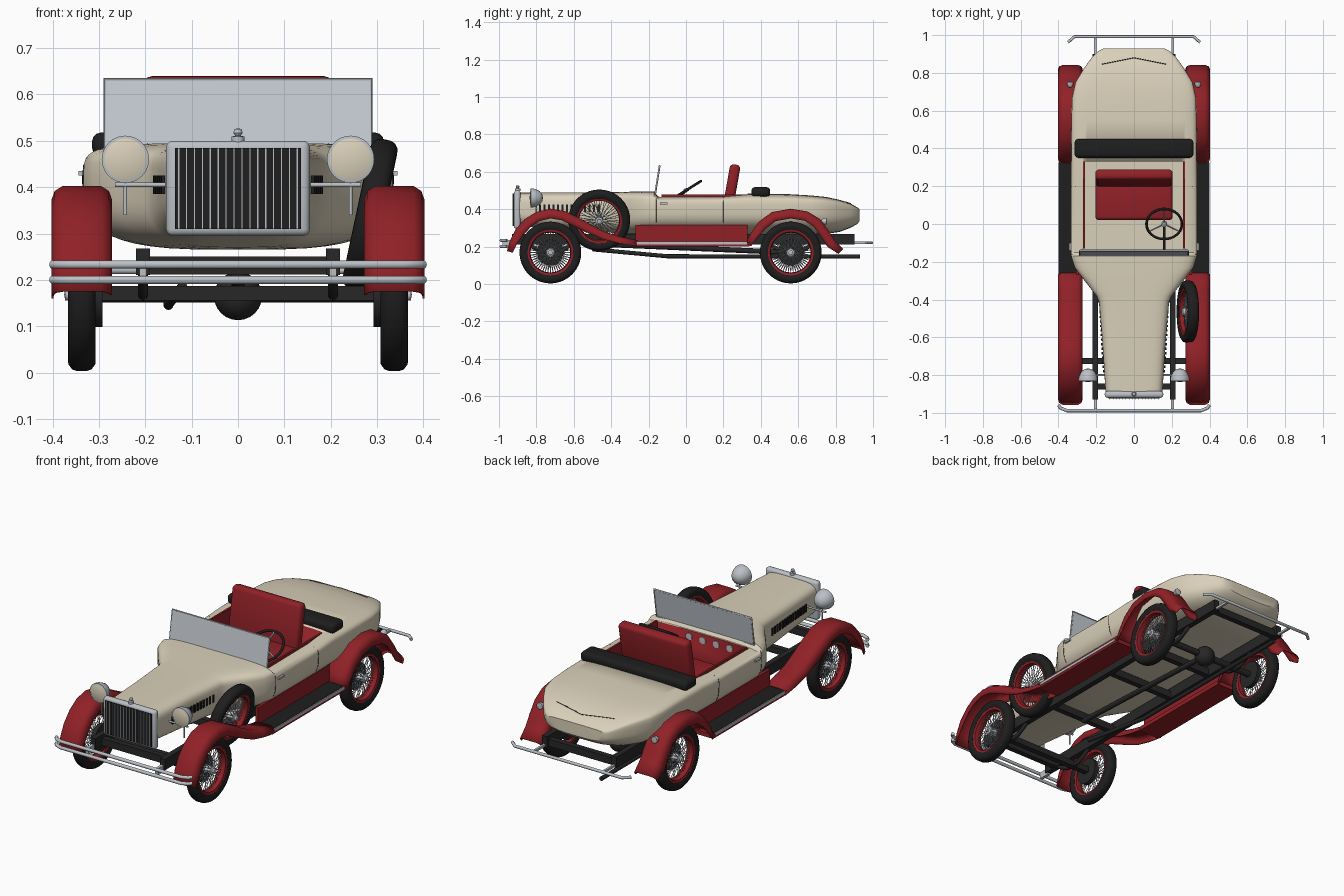
import bpy, bmesh
from math import sin, cos, pi, radians
from mathutils import Matrix, Vector
from mathutils.bvhtree import BVHTree

if "Cube" in bpy.data.objects:
    bpy.data.objects.remove(bpy.data.objects["Cube"])


def material(name, rgb, rough=0.5):
    m = bpy.data.materials.new(name)
    m.use_nodes = True
    m.diffuse_color = (*rgb, 1)
    node = next(n for n in m.node_tree.nodes if n.type == 'BSDF_PRINCIPLED')
    node.inputs["Base Color"].default_value = (*rgb, 1)
    node.inputs["Roughness"].default_value = rough
    return m


CREAM = material("cream paint", (.70, .63, .49))
RED = material("dark red", (.28, .015, .02))
BLACK = material("black rubber", (.013, .013, .013))
FRAME = material("black frame", (.02, .02, .02))
CHROME = material("bright metal", (.50, .53, .56))
GLASS = material("pale glass", (.56, .60, .65))


def link(name, mesh, *mats, angle=35):
    ob = bpy.data.objects.new(name, mesh)
    bpy.context.scene.collection.objects.link(ob)
    for m in mats:
        mesh.materials.append(m)
    bpy.ops.object.select_all(action='DESELECT')
    ob.select_set(True)
    bpy.context.view_layer.objects.active = ob
    bpy.ops.object.shade_smooth_by_angle(angle=radians(angle))
    return ob


def finish(name, bm, *mats, mat=Matrix(), angle=35):
    bmesh.ops.remove_doubles(bm, verts=bm.verts, dist=1e-5)
    bmesh.ops.recalc_face_normals(bm, faces=bm.faces)
    bm.transform(mat)
    mesh = bpy.data.meshes.new(name)
    bm.to_mesh(mesh)
    bm.free()
    return link(name, mesh, *mats, angle=angle)


def box(name, lo, hi, m, bevel=0, rot=Matrix(), seg=3):
    lo, hi = Vector(lo), Vector(hi)
    bm = bmesh.new()
    bmesh.ops.create_cube(bm, size=1)
    bm.transform(Matrix.Diagonal((*(hi - lo), 1)))
    if bevel:
        bmesh.ops.bevel(bm, geom=bm.edges[:], offset=bevel, segments=seg,
                        profile=.5, affect='EDGES')
    return finish(name, bm, m, mat=Matrix.Translation((lo + hi) / 2) @ rot)


def loft(rings, closed=True, caps=True):
    bm = bmesh.new()
    rows = [[bm.verts.new(p) for p in r] for r in rings]
    n = len(rows[0])
    for a, b in zip(rows, rows[1:]):
        for i in range(n if closed else n - 1):
            j = (i + 1) % n
            bm.faces.new((a[i], a[j], b[j], b[i]))
    if caps:
        bm.faces.new(rows[0])
        bm.faces.new(rows[-1])
    return bm


def lathe(name, profile, m, mat, steps=40):
    rings = [[(r * cos(2 * pi * k / steps), r * sin(2 * pi * k / steps), z)
              for k in range(steps)] for r, z in profile]
    return finish(name, loft(rings, caps=False), m, mat=mat)


def tube(name, points, radius, m, cyclic=False, sides=2):
    cu = bpy.data.curves.new(name, 'CURVE')
    cu.dimensions, cu.bevel_depth, cu.bevel_resolution = '3D', radius, sides
    cu.use_fill_caps = True
    sp = cu.splines.new('POLY')
    sp.points.add(len(points) - 1)
    for p, co in zip(sp.points, points):
        p.co = (*co, 1)
    sp.use_cyclic_u = cyclic
    ob = bpy.data.objects.new(name, cu)
    mesh = bpy.data.meshes.new_from_object(ob)
    bpy.data.objects.remove(ob)
    mesh.materials.clear()
    return link(name, mesh, m, angle=50)


def circle(r, n=40):
    return [Vector((r * cos(2 * pi * k / n), r * sin(2 * pi * k / n), 0)) for k in range(n)]


# Body hull: stations of y, half width, top, widest height, bottom
STATIONS = [(-.9, .15, .488, .4, .31), (-.62, .168, .49, .4, .29), (-.41, .186, .49, .41, .275),
            (-.38, .2, .491, .41, .27), (-.3, .262, .493, .415, .267), (-.23, .315, .495, .42, .265),
            (-.17, .333, .495, .42, .265), (-.15, .335, .468, .42, .265), (.2, .335, .47, .42, .265),
            (.33, .333, .483, .42, .265), (.55, .332, .48, .42, .265), (.67, .328, .473, .42, .265),
            (.75, .31, .465, .415, .268), (.82, .268, .45, .41, .278), (.88, .225, .43, .4, .3),
            (.915, .19, .41, .39, .32), (.928, .165, .4, .385, .335)]


def section(y, w, top, mid, low, n=48):
    ring = []
    for k in range(n):
        c, s = cos(2 * pi * k / n), sin(2 * pi * k / n)
        e = .42 if s > 0 else .6
        h = top - mid if s > 0 else mid - low
        ring.append((w * abs(c) ** e * (1 if c > 0 else -1), y,
                     mid + h * abs(s) ** e * (1 if s > 0 else -1)))
    return ring


hull = loft([section(*s) for s in STATIONS])
bmesh.ops.recalc_face_normals(hull, faces=hull.faces)
skin = BVHTree.FromBMesh(hull)
body = finish("body", hull, CREAM, RED)
cutter = box("cockpit_cutter", (-.27, -.142, .31), (.27, .33, .7), CREAM)
cutter.hide_render = True
mod = body.modifiers.new("cockpit", 'BOOLEAN')
mod.operation, mod.solver, mod.object = 'DIFFERENCE', 'EXACT', cutter
bpy.context.view_layer.objects.active = body
bpy.ops.object.modifier_apply(modifier="cockpit")
bpy.data.objects.remove(cutter)
for f in body.data.polygons:
    inside = abs(f.center.x) < .272 and -.145 < f.center.y < .335
    f.material_index = 1 if inside and abs(f.normal.z) < .3 else 0

# Panel seams laid on the hull
deck = [(-.17 + .034 * k, .88 - .2 * abs(-.17 + .034 * k)) for k in range(11)]
tube("deck_crease", [skin.ray_cast((x, y, 1), (0, 0, -1))[0] for x, y in deck], .002, FRAME)
for s in (1, -1):
    for y in (-.16, .2):
        tube("door_seam", [skin.ray_cast((s, y, .33 + .013 * k), (-s, 0, 0))[0]
                           for k in range(11)], .0015, FRAME)
    box("door_handle", (s * .338 - .006, -.14, .425), (s * .338 + .006, -.1, .435), CHROME)
    box("door_panel", (s * .264 - .005, -.13, .32), (s * .264 + .005, .33, .477), RED)

# Radiator, grille and cap
box("radiator_shell", (-.155, -.92, .295), (.155, -.885, .5), CHROME, .014)
box("grille", (-.136, -.925, .31), (.136, -.917, .484), BLACK)
for k in range(16):
    x = -.128 + k * .256 / 15
    box("grille_bar", (x - .0013, -.928, .31), (x + .0013, -.924, .484), CHROME)
lathe("radiator_cap", [(0, 0), (.014, 0), (.014, .012), (.006, .014), (.01, .02), (.008, .028), (0, .03)],
      CHROME, Matrix.Translation((0, -.9, .497)), 20)

# Hood louvres
for s in (1, -1):
    for k in range(14):
        y = -.78 + k * .024
        x = s * (.158 + (y + .78) * .06)
        box("hood_louvre", (x - .007, y - .006, .385), (x + .007, y + .006, .425), BLACK)

# Wheels
TYRE = [(.122, -.024), (.135, -.03), (.15, -.029), (.161, -.021), (.165, -.01),
        (.165, .01), (.161, .021), (.15, .029), (.135, .03), (.122, .024), (.122, -.024)]
RIM = [(.125, -.024), (.11, -.02), (.106, 0), (.11, .02), (.125, .024), (.125, -.024)]
HUB = [(0, -.03), (.02, -.03), (.02, .022), (.012, .026), (.012, .036), (0, .038)]
DRUM = [(0, -.045), (.07, -.045), (.07, -.022), (0, -.022)]


def wheel(name, mat, drum=True):
    lathe(name + "_tyre", TYRE, BLACK, mat, 56)
    lathe(name + "_rim", RIM, RED, mat, 56)
    lathe(name + "_hub", HUB, CHROME, mat, 20)
    if drum:
        lathe(name + "_drum", DRUM, FRAME, mat, 32)
    bm = bmesh.new()
    for k in range(48):
        a = 2 * pi * k / 48
        b = a + (.35 if k % 2 else -.35)
        p = Vector((.018 * cos(b), .018 * sin(b), .02 if k % 4 < 2 else -.015))
        d = Vector((.11 * cos(a), .11 * sin(a), 0)) - p
        bmesh.ops.create_cone(bm, segments=5, radius1=.0018, radius2=.0018, depth=d.length,
                              matrix=Matrix.Translation(p + d / 2) @ d.to_track_quat('Z', 'Y').to_matrix().to_4x4())
    finish(name + "_spokes", bm, CHROME, mat=mat)


def turn(angle, axis):
    return Matrix.Rotation(radians(angle), 4, axis)


for s, side in ((1, "left"), (-1, "right")):
    for y, end in ((-.725, "front"), (.56, "rear")):
        wheel(f"{end}_{side}_wheel", Matrix.Translation((s * .337, y, .168)) @ turn(s * 90, 'Y'))
wheel("spare_wheel", Matrix.Translation((.285, -.464, .341)) @ turn(102, 'Y'), False)

# Fenders: a rounded channel swept along a side path of y, z, lip depth
FRONT = [(-.955, .175, .03), (-.94, .23, .04), (-.91, .29, .05), (-.86, .345, .05), (-.8, .383, .05),
         (-.725, .4, .05), (-.65, .388, .05), (-.58, .355, .05), (-.51, .315, .045),
         (-.43, .275, .04), (-.35, .25, .035), (-.26, .232, .031)]
REAR = [(.32, .215, .031), (.345, .265, .04), (.39, .33, .05), (.46, .382, .05), (.56, .4, .05),
        (.65, .385, .05), (.715, .345, .05), (.76, .285, .05), (.795, .23, .05), (.84, .185, .035)]


def fender(name, path, s):
    rings = []
    for i, (y, z, lip) in enumerate(path):
        a, b = path[max(i - 1, 0)], path[min(i + 1, len(path) - 1)]
        t = Vector((b[0] - a[0], b[1] - a[1])).normalized()
        prof = [(-1, lip), (-1, .028), (-.9, .01), (-.65, 0), (.65, 0), (.9, .01), (1, .028), (1, lip)]
        rings.append([(s * .337 + u * .063, y + t.y * d, z - t.x * d) for u, d in prof])
    ob = finish(name, loft(rings, False, False), RED, angle=60)
    mod = ob.modifiers.new("thickness", 'SOLIDIFY')
    mod.thickness, mod.offset = .005, 0


for s, side in ((1, "left"), (-1, "right")):
    fender(f"front_{side}_fender", FRONT, s)
    fender(f"rear_{side}_fender", REAR, s)
    # Running board with mat, metal edge and splash apron
    box("running_board", (s * .335 - .063, -.28, .2), (s * .335 + .063, .34, .222), RED)
    box("board_mat", (s * .35 - .046, -.265, .222), (s * .35 + .046, .325, .228), BLACK)
    box("board_edge", (s * .398 - .003, -.265, .212), (s * .398 + .003, .325, .226), CHROME)
    box("splash_apron", (s * .3 - .008, -.27, .215), (s * .3 + .008, .33, .315), RED)
    # Frame rails, springs, tail lamps
    box("frame_rail", (s * .205 - .015, -.93, .21), (s * .205 + .015, .9, .268), FRAME)
    for y in (-.725, .56):
        tube("leaf_spring", [(s * .205, y + d, .165 + 3.5 * d * d) for d in
                             (-.16, -.11, -.05, 0, .05, .11, .16)], .011, FRAME)
    lathe("tail_lamp", [(0, -.02), (.01, -.015), (.017, 0), (.017, .012), (0, .014)], CHROME,
          Matrix.Translation((s * .338, .74, .335)) @ turn(-90, 'X'), 20)
    # Headlamps with bracket
    at = Matrix.Translation((s * .243, -.8, .46)) @ turn(90, 'X')
    lathe("headlamp_shell", [(0, -.035), (.018, -.032), (.036, -.018), (.047, .005), (.051, .02), (.051, .03), (.045, .031)], CHROME, at)
    lathe("headlamp_lens", [(.046, .029), (.03, .034), (0, .036)], CREAM, at)
    tube("lamp_post", [(s * .243, -.8, .34), (s * .243, -.8, .42)], .004, CHROME)
    tube("lamp_bar", [(s * .15, -.8, .405), (s * .265, -.8, .405)], .005, CHROME)
    # Bumper brackets
    box("front_bracket", (s * .205 - .008, -.98, .2), (s * .205 + .008, -.92, .235), CHROME)
    box("rear_bracket", (s * .205 - .006, .89, .214), (s * .205 + .006, .985, .226), CHROME)

# Chassis cross members, axles and drive line
for y in (-.86, -.4, .05, .35, .87):
    box("cross_member", (-.2, y - .015, .212), (.2, y + .015, .25), FRAME)
box("front_axle", (-.3, -.74, .155), (.3, -.71, .187), FRAME)
tube("rear_axle", [(-.3, .56, .168), (.3, .56, .168)], .017, FRAME, sides=4)
tube("drive_shaft", [(0, -.4, .21), (0, .56, .168)], .014, FRAME, sides=4)
lathe("differential", [(.052 * sin(pi * k / 12), -.052 * cos(pi * k / 12)) for k in range(13)],
      FRAME, Matrix.Translation((0, .56, .165)), 28)
tube("exhaust_pipe", [(-.12, -.5, .185), (-.15, -.1, .148), (-.15, .93, .146)], .011, FRAME, sides=4)

# Bumpers
for z in (.2, .233):
    tube("front_bumper", [(-.4, -.958, z), (-.388, -.975, z), (-.355, -.988, z), (.355, -.988, z),
                          (.388, -.975, z), (.4, -.958, z)], .009, CHROME, sides=3)
tube("rear_bumper", [(-.35, .962, .22), (-.315, .992, .22), (.315, .992, .22), (.35, .962, .22)],
     .008, CHROME, sides=3)

# Windscreen
lean = turn(-9, 'X')
box("windscreen_glass", (-.285, -.156, .477), (.285, -.15, .635), GLASS, 0, lean)
corners = [(-.287, -.165, .48), (-.287, -.141, .632), (.287, -.141, .632), (.287, -.165, .48)]
tube("windscreen_frame", corners, .005, CHROME, True)

# Seat, folded top, gauges
box("seat_cushion", (-.205, .02, .312), (.205, .23, .425), RED, .02)
box("seat_back", (-.205, .216, .4), (.205, .272, .64), RED, .02, turn(-10, 'X'))
box("folded_top", (-.315, .35, .465), (.315, .45, .518), BLACK, .02)
for x in (-.16, -.08, 0, .08):
    lathe("gauge", [(0, 0), (.018, 0), (.018, .006), (0, .007)], CHROME,
          Matrix.Translation((x, -.143, .435)) @ turn(-90, 'X'), 20)

# Steering wheel and column
at = Matrix.Translation((.16, 0, .5)) @ turn(32, 'X')
tube("steering_rim", [at @ p for p in circle(.094)], .007, BLACK, True)
for k in range(3):
    a = radians(90 + 120 * k)
    tube("steering_spoke", [at.translation, at @ Vector((.09 * cos(a), .09 * sin(a), 0))], .004, CHROME)
lathe("steering_hub", [(0, -.01), (.014, -.01), (.014, .008), (0, .012)], CHROME, at, 16)
tube("steering_column", [(.16, -.14, .42), (.16, 0, .495)], .007, FRAME)
